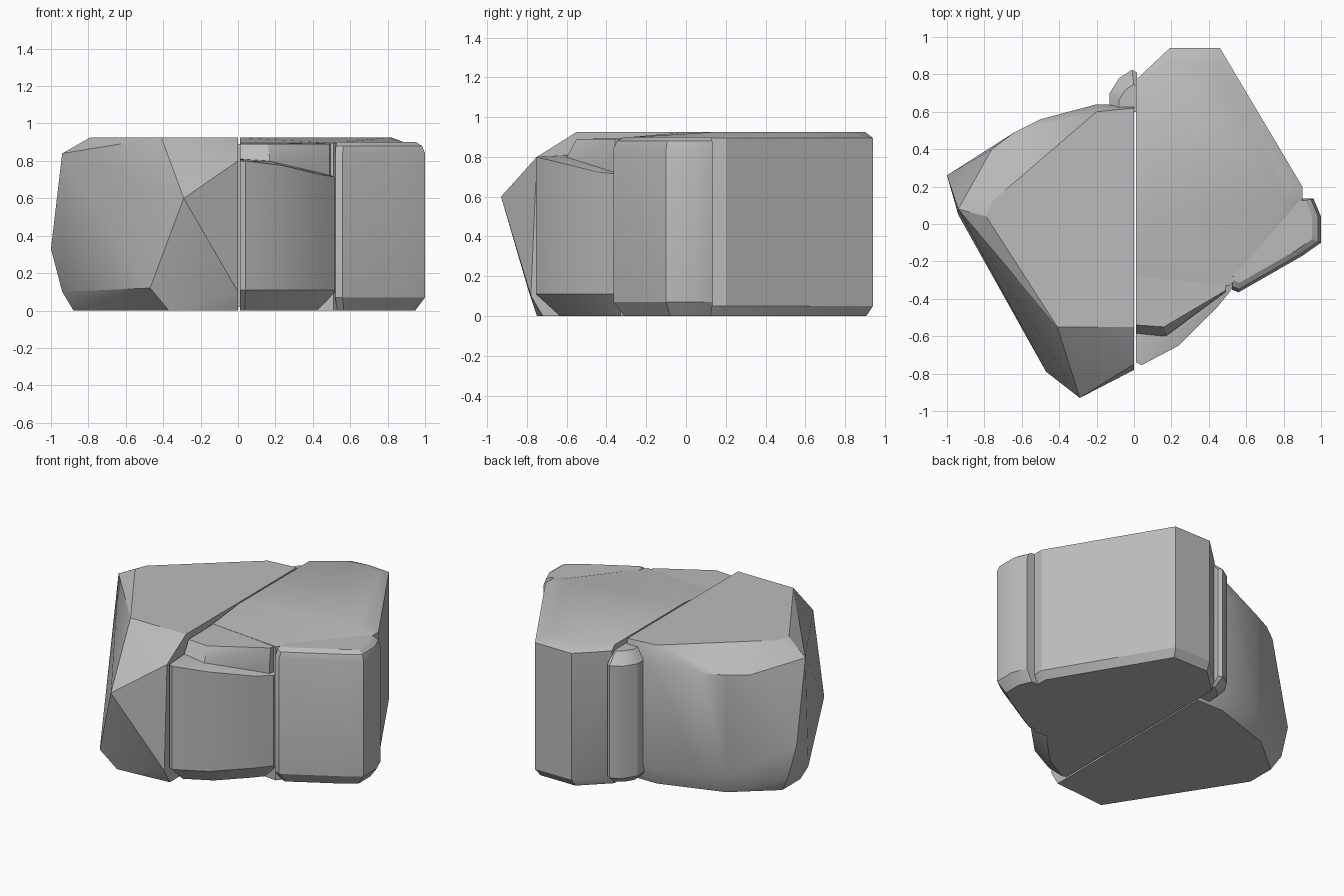
import bpy
import bmesh
from math import radians

cube = bpy.data.objects.get("Cube")
if cube:
    bpy.data.objects.remove(cube, do_unlink=True)

stone = bpy.data.materials.new("grey stone")
stone.use_nodes = True
stone.diffuse_color = (0.5, 0.5, 0.5, 1)
stone.node_tree.nodes["Principled BSDF"].inputs["Base Color"].default_value = (0.5, 0.5, 0.5, 1)


def rock(name, points):
    """Wrap a closed faceted stone around a set of corner points."""
    bm = bmesh.new()
    for point in points:
        bm.verts.new(point)
    result = bmesh.ops.convex_hull(bm, input=bm.verts[:])
    spare = {item for item in result["geom_interior"] + result["geom_unused"]
             if isinstance(item, bmesh.types.BMVert)}
    bmesh.ops.delete(bm, geom=list(spare), context="VERTS")
    bmesh.ops.dissolve_limit(bm, angle_limit=radians(2), verts=bm.verts[:], edges=bm.edges[:])
    bmesh.ops.recalc_face_normals(bm, faces=bm.faces[:])
    mesh = bpy.data.meshes.new(name)
    bm.to_mesh(mesh)
    bm.free()
    mesh.materials.append(stone)
    obj = bpy.data.objects.new(name, mesh)
    bpy.context.collection.objects.link(obj)
    bpy.ops.object.select_all(action="DESELECT")
    obj.select_set(True)
    bpy.context.view_layer.objects.active = obj
    bpy.ops.object.shade_smooth_by_angle(angle=radians(28))
    return obj


def ring(outline, z, centre=(0, 0), scale=1.0):
    """Copy an outline to a height, shrunk towards a centre."""
    cx, cy = centre
    return [(cx + (x - cx) * scale, cy + (y - cy) * scale, z) for x, y in outline]


def chamfered(outline, centre, levels):
    """Stack shrunken copies of an outline, given as height and scale."""
    points = []
    for height, scale in levels:
        points += ring(outline, height, centre, scale)
    return points


# Broad boulder with a pointed front corner
boulder_top = [(0, 0.62), (-0.2, 0.6), (-0.76, 0.12), (-0.79, 0.04), (-0.41, -0.55), (0, -0.55)]
boulder_shoulder = [(0, 0.64), (-0.2, 0.64), (-0.5, 0.56), (-0.64, 0.49), (-0.76, 0.4)]
boulder_foot = [(0, 0.6), (-0.2, 0.6), (-0.62, 0.46), (-0.88, 0.24),
                (-0.88, 0.05), (-0.37, -0.75), (0, -0.72)]
rock("broad_boulder",
     ring(boulder_top, 0.925) + ring(boulder_shoulder, 0.8) + ring(boulder_shoulder, 0.12)
     + ring(boulder_foot, 0)
     + [(-0.94, 0.08, 0.84), (-1, 0.26, 0.33), (-0.94, 0.05, 0.1), (-0.94, 0.27, 0.1),
        (-0.47, -0.79, 0.12), (-0.29, -0.93, 0.6), (0, -0.78, 0.1), (0, -0.75, 0.8)])

# Tall block behind, with a top that dips towards the front
block = [(0.01, 0.77), (0.19, 0.94), (0.46, 0.94), (0.9, 0.2), (0.9, 0.12)]
block_front = [(0.01, -0.28), (0.51, -0.33)]
rock("rear_block",
     chamfered(block, (0.01, 0.1), [(0, 0.96), (0.05, 1), (0.895, 1)])
     + ring([(0.01, 0.74), (0.19, 0.87), (0.34, 0.9), (0.46, 0.84), (0.82, 0.2),
             (0.8, 0.14), (0.01, 0.0)], 0.925)
     + ring(block_front, 0) + ring(block_front, 0.895))

# Side slab with rounded upright corners
slab = [(0.52, -0.35), (0.56, -0.365), (0.9, -0.17), (1, -0.1), (1, 0.04),
        (0.96, 0.135), (0.55, 0.135)]
rock("side_slab",
     chamfered(slab, (0.6, 0.06), [(0, 0.87), (0.07, 1), (0.84, 1), (0.88, 0.96), (0.9, 0.88)]))

# Lower front stone, sloping down to one side
front = [(0.012, -0.74), (0.04, -0.755), (0.24, -0.65), (0.44, -0.45), (0.515, -0.36)]
front_crest = [0.8, 0.8, 0.775, 0.725, 0.715]
rock("front_stone",
     ring(front, 0, (0.012, 0), 0.84) + ring(front, 0.11, (0.012, 0))
     + [(x, y, z) for (x, y), z in zip(front, front_crest)]
     + [(0.012, -0.58, 0.81), (0.17, -0.58, 0.8), (0.47, -0.36, 0.73)]
     + ring([(0.012, -0.1), (0.515, -0.1)], 0) + ring([(0.012, -0.1), (0.515, -0.1)], 0.71))

# Ledge stepping up between the front stone and the block
ledge = [(0.012, -0.59), (0.17, -0.6), (0.43, -0.41), (0.49, -0.365)]
rock("upper_ledge",
     ring(ledge, 0.7) + ring(ledge, 0.8)
     + ring([(0.012, -0.54), (0.16, -0.55), (0.43, -0.38), (0.49, -0.355)], 0.89)
     + ring([(0.012, -0.2), (0.51, -0.2)], 0.895) + ring([(0.012, -0.2), (0.51, -0.2)], 0.7))

# Thin stone wedged into the rear seam
wedge = [(0.015, 0.6), (0.015, 0.81), (-0.01, 0.825), (-0.08, 0.78), (-0.13, 0.7), (-0.13, 0.6)]
rock("rear_wedge",
     chamfered(wedge, (0.015, 0.6), [(0.02, 0.7), (0.07, 1), (0.82, 1), (0.89, 0.65)]))
